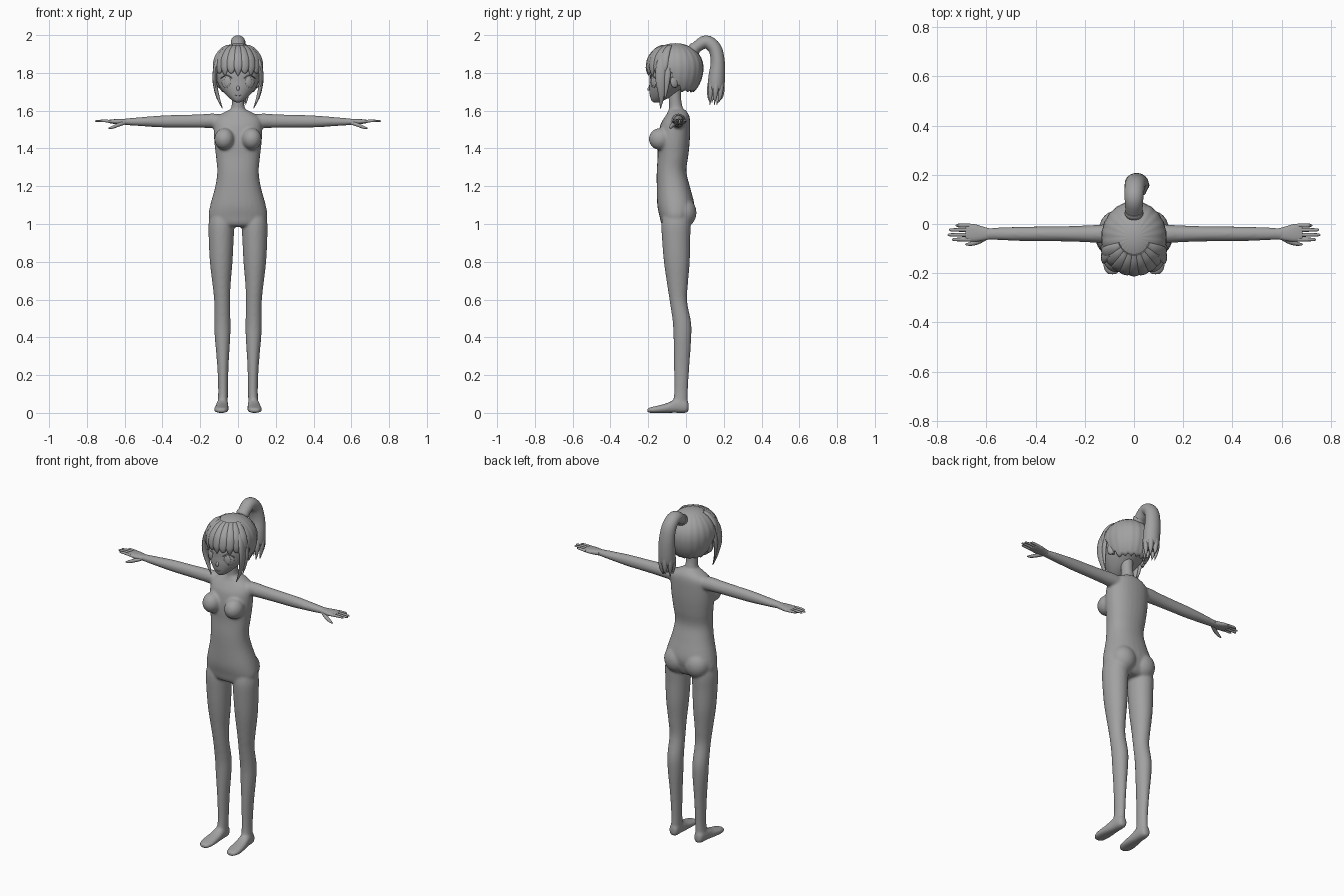
import bpy, bmesh, math
from mathutils import Vector, Matrix

grey = bpy.data.materials.new("plain_grey")
grey.diffuse_color = (0.36, 0.36, 0.36, 1)


def finish(name, bm, angle=60):
    bmesh.ops.recalc_face_normals(bm, faces=bm.faces)
    for f in bm.faces:
        f.smooth = True
    me = bpy.data.meshes.new(name)
    bm.to_mesh(me)
    bm.free()
    me.materials.append(grey)
    ob = bpy.data.objects.new(name, me)
    bpy.context.collection.objects.link(ob)
    bpy.ops.object.select_all(action='DESELECT')
    ob.select_set(True)
    bpy.context.view_layer.objects.active = ob
    bpy.ops.object.shade_smooth_by_angle(angle=math.radians(angle))
    return ob


def spline(pts, steps):
    # Catmull-Rom through tuples of any length
    p = [pts[0]] + list(pts) + [pts[-1]]
    out = []
    for i in range(1, len(p) - 2):
        for k in range(steps):
            t = k / steps
            out.append([0.5 * (2 * b + (c - a) * t + (2 * a - 5 * b + 4 * c - d) * t * t
                               + (3 * b - a - 3 * c + d) * t ** 3)
                        for a, b, c, d in zip(*p[i - 1:i + 3])])
    return out + [list(pts[-1])]


def sweep(bm, pts, u=(1, 0, 0), n=None, seg=20, steps=4, power=2.0):
    """Loft ellipses (x, y, z, half width along u, half width across)."""
    rows, rings = spline(pts, steps), []
    for i, r in enumerate(rows):
        a, b = rows[max(i - 1, 0)], rows[min(i + 1, len(rows) - 1)]
        t = Vector(n) if n else (Vector(b[:3]) - Vector(a[:3])).normalized()
        v = t.cross(Vector(u)).normalized()
        w = v.cross(t).normalized()
        ring = []
        for k in range(seg):
            c, s = math.cos(math.tau * k / seg), math.sin(math.tau * k / seg)
            c = math.copysign(abs(c) ** (2 / power), c)
            s = math.copysign(abs(s) ** (2 / power), s)
            ring.append(bm.verts.new(Vector(r[:3]) + w * c * max(r[3], .001) + v * s * max(r[4], .001)))
        rings.append(ring)
    for p, q in zip(rings, rings[1:]):
        for k in range(seg):
            bm.faces.new((p[k], p[(k + 1) % seg], q[(k + 1) % seg], q[k]))
    bm.faces.new(rings[0])
    bm.faces.new(rings[-1])


def column(bm, rows, x=0, seg=28, power=2.0):
    """Upright loft from rows of (z, half width, front y, back y, x offset)."""
    sweep(bm, [(x + r[4] if len(r) > 4 else x, (r[2] + r[3]) / 2, r[0], r[1], (r[3] - r[2]) / 2)
               for r in rows], n=(0, 0, 1), seg=seg, power=power)


def ball(bm, c, r, rot=0, seg=24):
    m = Matrix.Translation(c) @ Matrix.Rotation(rot, 4, 'Z') @ Matrix.Diagonal((*r, 1))
    bmesh.ops.create_uvsphere(bm, u_segments=seg, v_segments=seg // 2, radius=1, matrix=m)


# body: overlapping lofts fused into one smooth skin
bm = bmesh.new()
column(bm, [(.985, .10, -.11, .0), (1.0, .135, -.13, .02), (1.04, .155, -.14, .035),
            (1.1, .147, -.152, .045), (1.2, .12, -.155, .02), (1.28, .11, -.155, .002),
            (1.36, .117, -.15, .012), (1.44, .126, -.15, .02), (1.52, .128, -.137, .022),
            (1.56, .118, -.117, .02), (1.585, .085, -.1, .012), (1.605, .045, -.092, -.005)], power=2.2)
column(bm, [(1.56, .06, -.09, .0), (1.61, .037, -.09, -.015), (1.66, .033, -.092, -.025),
            (1.74, .036, -.1, -.025)])
for s in (1, -1):
    # leg, foot, seat, bust, arm
    column(bm, [(1.06, .06, -.12, .02, .085), (1.0, .068, -.13, .025, .088),
                (.92, .066, -.127, .022, .089), (.8, .06, -.117, .02, .089),
                (.68, .048, -.1, .01, .087), (.59, .042, -.086, .006, .084),
                (.48, .043, -.07, .027, .083), (.4, .041, -.066, .028, .082),
                (.25, .03, -.064, .018, .080), (.12, .026, -.062, .01, .079),
                (.05, .027, -.07, .01, .081)] if s > 0 else
               [(z, a, f, b, -x) for z, a, f, b, x in
                [(1.06, .06, -.12, .02, .085), (1.0, .068, -.13, .025, .088),
                 (.92, .066, -.127, .022, .089), (.8, .06, -.117, .02, .089),
                 (.68, .048, -.1, .01, .087), (.59, .042, -.086, .006, .084),
                 (.48, .043, -.07, .027, .083), (.4, .041, -.066, .028, .082),
                 (.25, .03, -.064, .018, .080), (.12, .026, -.062, .01, .079),
                 (.05, .027, -.07, .01, .081)]])
    sweep(bm, [(s * .082, .014, .032, .016, .022), (s * .082, -.002, .034, .027, .034),
               (s * .083, -.05, .037, .031, .037), (s * .086, -.1, .026, .036, .026),
               (s * .089, -.16, .018, .039, .018), (s * .088, -.195, .014, .028, .014),
               (s * .088, -.205, .012, .014, .009)], n=(0, 1, 0), power=2.4)
    ball(bm, (s * .066, -.012, 1.06), (.074, .068, .078))
    ball(bm, (s * .072, -.137, 1.45), (.053, .06, .058))
    sweep(bm, [(s * .07, -.04, 1.542, .04, .035), (s * .13, -.04, 1.546, .038, .039),
               (s * .2, -.04, 1.545, .034, .036), (s * .3, -.04, 1.544, .031, .034),
               (s * .4, -.04, 1.543, .030, .032), (s * .5, -.04, 1.542, .028, .025),
               (s * .61, -.04, 1.541, .023, .016)], u=(0, 1, 0), n=(s, 0, 0))
body = finish("body", bm, 180)
rm = body.modifiers.new("fuse", 'REMESH')
rm.mode, rm.voxel_size, rm.use_smooth_shade = 'VOXEL', .0075, True
sm = body.modifiers.new("soften", 'SMOOTH')
sm.factor, sm.iterations = .5, 5

# hands with four fingers and a thumb
for s, side in ((1, "left"), (-1, "right")):
    bm = bmesh.new()
    sweep(bm, [(s * .59, -.04, 1.541, .023, .015), (s * .62, -.039, 1.541, .03, .015),
               (s * .65, -.036, 1.542, .036, .013), (s * .68, -.035, 1.543, .034, .009),
               (s * .685, -.035, 1.543, .028, .006)], u=(0, 1, 0), n=(s, 0, 0), power=2.4)
    for y, tip in ((-.063, .74), (-.044, .757), (-.024, .752), (-.006, .725)):
        sweep(bm, [(s * .665, y, 1.543, .0085, .008), (s * .71, y, 1.546, .0075, .007),
                   (s * (tip - .008), y, 1.545, .006, .005), (s * tip, y, 1.544, .002, .002)],
              u=(0, 1, 0), n=(s, 0, 0), seg=10)
    sweep(bm, [(s * .605, -.055, 1.535, .012, .011), (s * .635, -.072, 1.524, .011, .01),
               (s * .665, -.081, 1.512, .008, .008), (s * .685, -.083, 1.506, .003, .003)],
          u=(0, 1, 0), seg=10)
    finish(side + "_hand", bm)

# head with small nose and ears
bm = bmesh.new()
column(bm, [(1.643, .008, -.168, -.145), (1.653, .028, -.182, -.12), (1.68, .06, -.191, -.07),
            (1.72, .093, -.195, -.02), (1.76, .112, -.193, .025), (1.8, .119, -.192, .05),
            (1.87, .11, -.175, .045), (1.92, .07, -.12, .0)], seg=36)
sweep(bm, [(0, -.188, 1.735, .006, .004), (0, -.197, 1.715, .008, .008), (0, -.198, 1.706, .003, .003)], seg=10)
for s in (1, -1):
    ball(bm, (s * .112, -.06, 1.755), (.012, .024, .034), rot=s * .4, seg=16)
finish("head", bm)

# eyes, lashes, brows and mouth
bm = bmesh.new()
for s in (1, -1):
    ball(bm, (s * .062, -.172, 1.752), (.028, .008, .033), rot=s * .5)
    ball(bm, (s * .060, -.179, 1.752), (.016, .005, .024), rot=s * .4)
    sweep(bm, [(s * .032, -.188, 1.772, .002, .003), (s * .06, -.182, 1.788, .003, .005),
               (s * .09, -.162, 1.772, .002, .003)], u=(0, 0, 1), seg=8)
sweep(bm, [(-.016, -.187, 1.682, .001, .002), (0, -.191, 1.679, .002, .003),
           (.016, -.187, 1.682, .001, .002)], u=(0, 0, 1), seg=8)
finish("face_details", bm)


# hair cap: dome with a hairline that drops behind the ears
def dome(th, z, k=1.0):
    dz = z - 1.83
    f = math.sqrt(max(0, 1 - (dz / (.127 if dz > 0 else .175)) ** 2))
    return Vector((.131 * k * f * math.cos(th), -.055 + .145 * k * f * math.sin(th), 1.83 + dz * (k if dz > 0 else 1)))


bm = bmesh.new()
N, M, grid = 96, 16, []
for i in range(N):
    th = math.tau * i / N
    front = -math.sin(th)
    low = 1.82 if front > .5 else 1.79 if front > .1 else 1.72 if front > -.25 else 1.695
    low += .012 * abs(math.sin(th * 9))
    k = 1 + .02 * abs(math.sin(th * 11))
    grid.append([bm.verts.new(dome(th, 1.83 + .127 * math.cos(math.pi / 2 * j / 8) if j <= 8
                                   else 1.83 - (1.83 - low) * (j - 8) / (M - 8), 1 + (k - 1) * min(j / 6, 1)))
                 for j in range(1, M + 1)])
top = bm.verts.new((0, -.055, 1.957))
for p, q in zip(grid, grid[1:] + grid[:1]):
    bm.faces.new((top, p[0], q[0]))
    for j in range(M - 1):
        bm.faces.new((p[j], p[j + 1], q[j + 1], q[j]))
cap = finish("hair_cap", bm)
so = cap.modifiers.new("thickness", 'SOLIDIFY')
so.thickness, so.offset = .01, -1

# fringe: tapered locks following the dome
bm = bmesh.new()
for i in range(9):
    th = math.radians(-90 + (i - 4) * 16)
    tip = 1.785 + .012 * (i % 2)
    u = (-math.sin(th), math.cos(th), 0)
    pts = []
    for z, w, d in ((1.942, .012, .006), (1.92, .02, .01), (1.88, .026, .012), (1.835, .024, .011),
                    (1.805, .014, .008), (tip, .002, .002)):
        pts.append((*dome(th, z, 1.015), w, d))
    sweep(bm, pts, u=u, seg=12)
finish("fringe", bm)

# long locks framing the face
bm = bmesh.new()
for s in (1, -1):
    sweep(bm, [(s * .095, -.12, 1.9, .015, .01), (s * .116, -.13, 1.84, .028, .013),
               (s * .123, -.135, 1.76, .026, .011), (s * .108, -.13, 1.68, .016, .009),
               (s * .083, -.135, 1.612, .002, .002)], u=(0, 1, 0), seg=12)
    sweep(bm, [(s * .115, -.09, 1.86, .014, .01), (s * .128, -.098, 1.78, .016, .008),
               (s * .121, -.105, 1.71, .010, .006), (s * .11, -.112, 1.66, .002, .002)], u=(0, 1, 0), seg=12)
finish("side_locks", bm)

# ponytail: arched tube ending in pointed strands
bm = bmesh.new()
sweep(bm, [(0, .01, 1.895, .028, .026), (0, .05, 1.932, .034, .029), (0, .105, 1.964, .038, .035),
           (.003, .152, 1.93, .041, .036), (.008, .168, 1.86, .045, .037), (.012, .163, 1.78, .048, .044),
           (.014, .158, 1.72, .044, .042), (.014, .156, 1.69, .025, .025)], seg=24)
for i in range(7):
    a = math.tau * i / 7
    c, d = math.cos(a), math.sin(a)
    sweep(bm, [(.010 + .028 * c, .163 + .026 * d, 1.80, .014, .014),
               (.014 + .033 * c, .158 + .032 * d, 1.72, .016, .016),
               (.014 + .032 * c, .155 + .033 * d, 1.675, .010, .010),
               (.014 + .026 * c, .150 + .03 * d, 1.63 + .012 * (i % 3), .001, .001)], seg=10)
finish("ponytail", bm)

# hair tie
bm = bmesh.new()
sweep(bm, [(0, .036, 1.92, .034, .031), (0, .044, 1.927, .038, .034), (0, .052, 1.934, .036, .032)], seg=20)
finish("hair_tie", bm)
